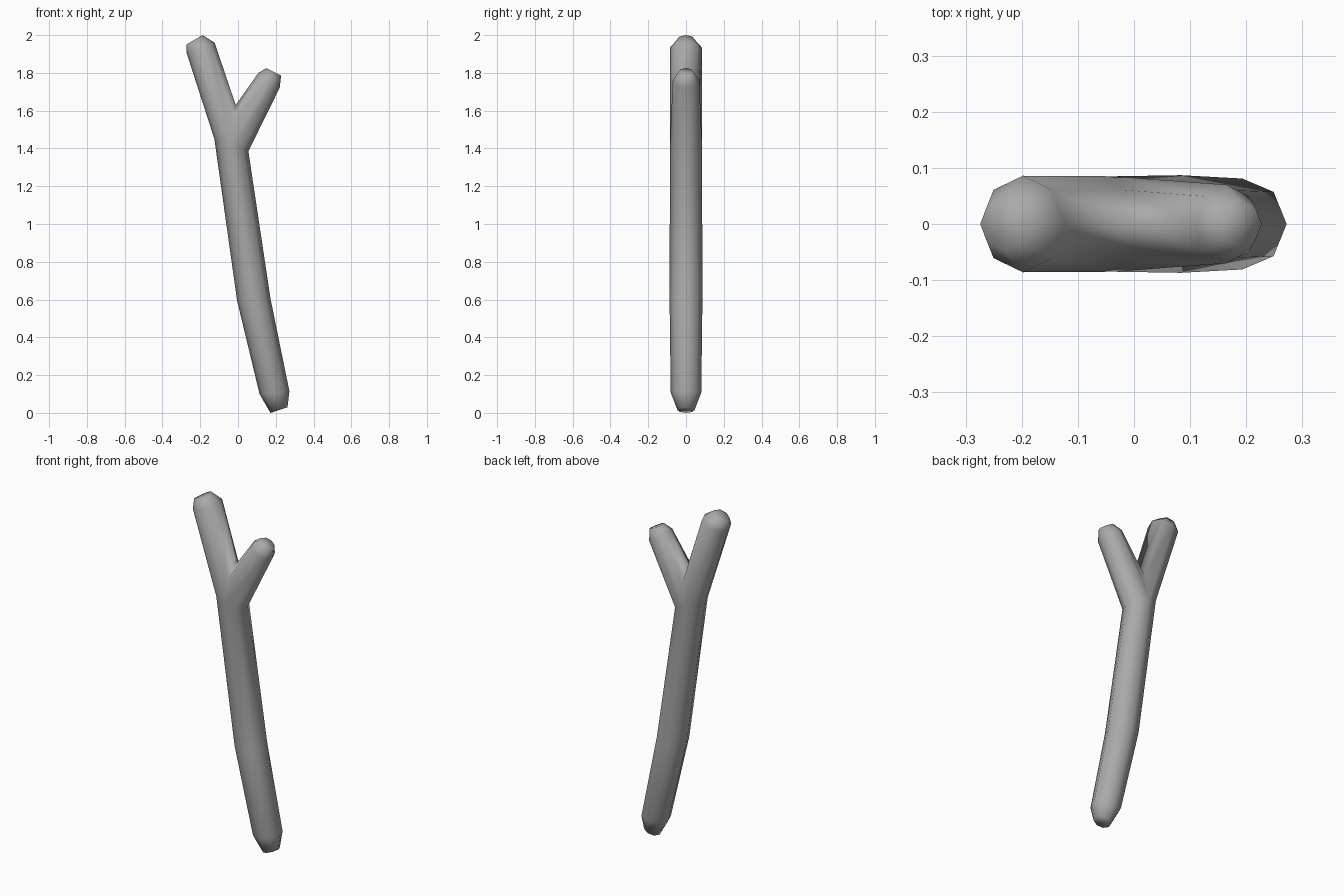
import bpy, bmesh, math
from mathutils import Vector

if "Cube" in bpy.data.objects:
    bpy.data.objects.remove(bpy.data.objects["Cube"])

SIDES = 8
bark = bpy.data.materials.new("grey_bark")
bark.use_nodes = True
colour = (0.4, 0.4, 0.4, 1)
bark.diffuse_color = colour
bark.node_tree.nodes["Principled BSDF"].inputs["Base Color"].default_value = colour

bm = bmesh.new()


def ring(left, right, depth):
    """Octagon spanning two points of the profile, with a half depth in y."""
    a, b = Vector((left[0], 0, left[1])), Vector((right[0], 0, right[1]))
    verts = []
    for k in range(SIDES):
        t = 2 * math.pi * k / SIDES
        p = (a + b) / 2 + (b - a) / 2 * math.cos(t)
        p.y = depth * math.sin(t)
        verts.append(bm.verts.new(p))
    return verts


def bridge(low, high):
    for k in range(SIDES):
        j = (k + 1) % SIDES
        bm.faces.new((low[k], low[j], high[j], high[k]))


# Trunk, from the worn lower end up to the fork
foot_cap = ring((0.172, 0.0), (0.262, 0.03), 0.045)
foot = ring((0.114, 0.1), (0.272, 0.115), 0.081)
bend = ring((-0.005, 0.595), (0.172, 0.605), 0.087)
fork = ring((-0.125, 1.45), (0.055, 1.385), 0.085)
bm.faces.new(foot_cap[::-1])
for low, high in ((foot_cap, foot), (foot, bend), (bend, fork)):
    bridge(low, high)

# Saddle between the two limbs
back, middle, front = [bm.verts.new(p) for p in
                       ((-0.023, 0.061, 1.56), (-0.012, 0, 1.63), (-0.023, -0.061, 1.56))]
main_base, side_base = list(fork), list(fork)
main_base[1], main_base[0], main_base[7] = back, middle, front
side_base[3], side_base[4], side_base[5] = back, middle, front

# Main limb and side branch, each with a chamfered tip
for base, end, cap in (
    (main_base, ring((-0.272, 1.905), (-0.124, 1.96), 0.086),
     ring((-0.274, 1.95), (-0.188, 2.0), 0.047)),
    (side_base, ring((0.108, 1.8), (0.221, 1.722), 0.07),
     ring((0.15, 1.825), (0.228, 1.786), 0.04)),
):
    bridge(base, end)
    bridge(end, cap)
    bm.faces.new(cap)

bmesh.ops.recalc_face_normals(bm, faces=bm.faces[:])
for f in bm.faces:
    f.smooth = True

mesh = bpy.data.meshes.new("forked_stick")
bm.to_mesh(mesh)
bm.free()
mesh.materials.append(bark)
stick = bpy.data.objects.new("forked_stick", mesh)
bpy.context.collection.objects.link(stick)
